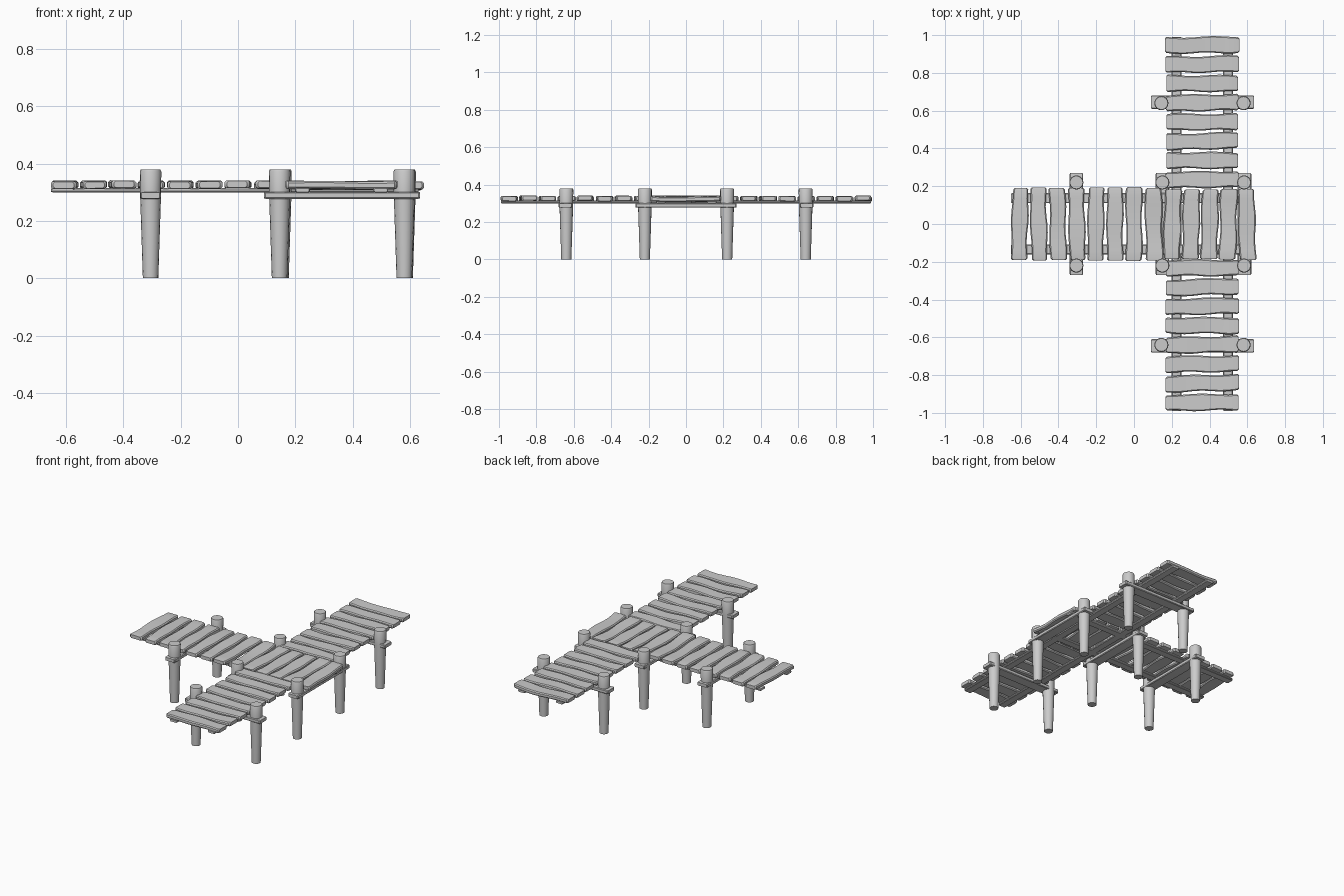
import bpy, bmesh, math, random
from mathutils import Matrix, Vector

random.seed(7)
if "Cube" in bpy.data.objects:
    bpy.data.objects.remove(bpy.data.objects["Cube"])

wood = bpy.data.materials.new("grey_wood")
wood.use_nodes = True
GREY = (0.6, 0.6, 0.6, 1)
wood.diffuse_color = GREY
wood.node_tree.nodes["Principled BSDF"].inputs["Base Color"].default_value = GREY


def finish(bm, name):
    bmesh.ops.recalc_face_normals(bm, faces=bm.faces)
    mesh = bpy.data.meshes.new(name)
    bm.to_mesh(mesh)
    bm.free()
    mesh.materials.append(wood)
    obj = bpy.data.objects.new(name, mesh)
    bpy.context.collection.objects.link(obj)
    bpy.context.view_layer.objects.active = obj
    bpy.ops.object.select_all(action='DESELECT')
    obj.select_set(True)
    bpy.ops.object.shade_smooth_by_angle(angle=math.radians(35))
    return obj


def loft(name, rings):
    """Skin closed rings of points and cap both ends."""
    bm = bmesh.new()
    loops = [[bm.verts.new(p) for p in ring] for ring in rings]
    for a, b in zip(loops, loops[1:]):
        for i in range(len(a)):
            j = (i + 1) % len(a)
            bm.faces.new((a[i], a[j], b[j], b[i]))
    bm.faces.new(loops[0])
    bm.faces.new(loops[-1])
    return finish(bm, name)


def section(w, h, c):
    """Chamfered rectangle, half width w, half height h, chamfer c."""
    quarter = [(w, h - c), (w - c, h)]
    top = quarter + [(-y, z) for y, z in reversed(quarter)]
    return top + [(-y, -z) for y, z in top]


def plank(name, x, y, along_y, sag=0.0, width=0.086, length=0.385):
    """Worn board with wavy edges, rounded ends and a slight dip."""
    steps = 8
    phase, phase2 = random.uniform(0, 6), random.uniform(0, 6)
    skew, tilt = random.uniform(-0.015, 0.015), random.uniform(-0.012, 0.012)
    half = length / 2 + random.uniform(-0.004, 0.006)
    stations = [(-1, 0.82), (-0.96, 1)]
    stations += [(-0.96 + 1.92 * i / steps, 1) for i in range(1, steps)]
    stations += [(0.96, 1), (1, 0.82)]
    rings = []
    for t, scale in stations:
        right = width / 2 + 0.004 * math.sin(4 * t + phase)
        left = width / 2 + 0.004 * math.sin(5 * t + phase2)
        w = (right + left) / 2 * scale
        mid = (right - left) / 2 + skew * t * 0.4
        z = 0.326 - sag * (1 - t * t) + 0.002 * math.sin(3 * t + phase2)
        ring = [(t * half, mid + v, z + u + tilt * v)
                for v, u in section(w, 0.0135 * scale, 0.006)]
        rings.append(ring)
    obj = loft(name, rings)
    turn = Matrix.Rotation(math.pi / 2, 4, 'Z') if along_y else Matrix()
    obj.data.transform(Matrix.Translation((x, y, 0)) @ turn)


def bar(name, start, end, width, height):
    """Straight chamfered timber between two points."""
    a, b = Vector(start), Vector(end)
    d = (b - a).normalized()
    side = Vector((-d.y, d.x, 0))
    rings = []
    for off, k in ((0, 0.88), (0.006, 1), ((b - a).length - 0.006, 1), ((b - a).length, 0.88)):
        c = a + d * off
        rings.append([c + side * v + Vector((0, 0, u))
                      for v, u in section(width / 2 * k, height / 2 * k, 0.004)])
    loft(name, rings)


def post(name, x, y):
    """Tapered round pile with a softened top rim."""
    profile = [(0.027, 0), (0.0365, 0.29), (0.0375, 0.372), (0.034, 0.379)]
    n = 16
    loft(name, [[(x + r * math.cos(2 * math.pi * i / n), y + r * math.sin(2 * math.pi * i / n), z)
                 for i in range(n)] for r, z in profile])


# Piles and the cross beams that join each pair
for s, side in ((1, "back"), (-1, "front")):
    for label, x in (("right", 0.145), ("left", 0.58)):
        post(f"{side}_outer_post_{label}", x, s * 0.64)
    for label, x in (("branch", -0.305), ("right", 0.15), ("left", 0.583)):
        post(f"{side}_inner_post_{label}", x, s * 0.22)
    bar(f"{side}_cross_beam", (0.09, s * 0.645, 0.289), (0.635, s * 0.645, 0.289), 0.072, 0.024)
for label, x in (("branch", -0.305), ("right", 0.15), ("left", 0.585)):
    bar(f"{label}_cross_beam", (x, -0.27, 0.289), (x, 0.27, 0.289), 0.072, 0.024)

# Long runners under the boards
for label, x in (("right", 0.225), ("left", 0.498)):
    bar(f"{label}_runner", (x, -0.99, 0.307), (x, 0.99, 0.307), 0.052, 0.015)
for label, y in (("back", 0.137), ("front", -0.135)):
    bar(f"{label}_branch_runner", (-0.652, y, 0.307), (0.63, y, 0.307), 0.052, 0.015)

# Boards of the main walkway
for i in range(8):
    y = 0.235 + i * 0.1018
    plank(f"back_plank_{i}", 0.361, y, False, 0.003)
    plank(f"front_plank_{i}", 0.361, -y + 0.003, False, 0.003)

# Boards of the side branch, running across the junction
for i in range(7):
    plank(f"branch_plank_{i}", -0.605 + i * 0.1008, 0, True, 0.001)
for i in range(6):
    plank(f"junction_plank_{i}", 0.105 + i * 0.0985, -0.002, True, 0.006, 0.09, 0.375)
